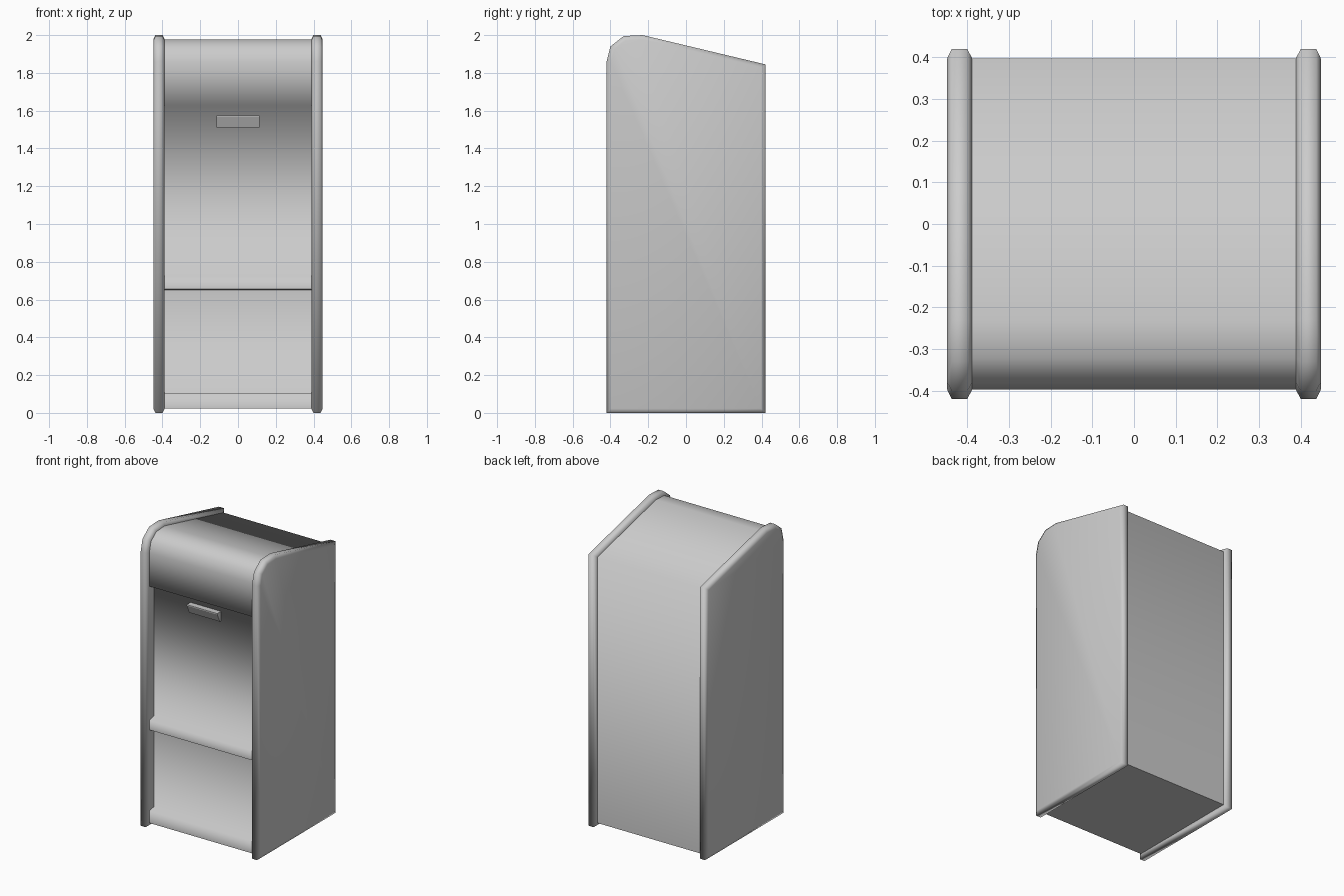
import bpy, bmesh
from mathutils import Vector

if "Cube" in bpy.data.objects:
    bpy.data.objects.remove(bpy.data.objects["Cube"])


def inset(pts, d):
    """Offset a counter-clockwise (y, z) outline inwards by d."""
    out = []
    for i, p in enumerate(pts):
        p = Vector(p)
        a = (p - Vector(pts[i - 1])).normalized()
        b = (Vector(pts[(i + 1) % len(pts)]) - p).normalized()
        na, nb = Vector((-a.y, a.x)), Vector((-b.y, b.x))
        out.append(tuple(p + (na + nb) * d / (1 + na.dot(nb))))
    return out


def loft(name, sections):
    """Skin a closed solid through (x, outline) sections."""
    bm = bmesh.new()
    rings = [[bm.verts.new((x, y, z)) for y, z in pts] for x, pts in sections]
    n = len(rings[0])
    for r, s in zip(rings, rings[1:]):
        for i in range(n):
            j = (i + 1) % n
            bm.faces.new((r[i], r[j], s[j], s[i]))
    bm.faces.new(rings[0])
    bm.faces.new(rings[-1])
    bmesh.ops.recalc_face_normals(bm, faces=bm.faces)
    me = bpy.data.meshes.new(name)
    bm.to_mesh(me)
    bm.free()
    ob = bpy.data.objects.new(name, me)
    bpy.context.collection.objects.link(ob)
    return ob


def smooth(ob, angle):
    bpy.ops.object.select_all(action='DESELECT')
    ob.select_set(True)
    bpy.context.view_layer.objects.active = ob
    bpy.ops.object.shade_smooth_by_angle(angle=angle)


# Side outline (y, z), counter-clockwise
outer = [(-0.42, 0), (0.42, 0), (0.42, 1.845), (-0.23, 2.0),
         (-0.33, 1.995), (-0.40, 1.94), (-0.42, 1.86)]
inner = inset(outer, 0.023)

# Side panels with chamfered rims
for name, s in (("left_side_panel", -1), ("right_side_panel", 1)):
    panel = loft(name, [(s * 0.388, inner), (s * 0.40, outer),
                        (s * 0.437, outer), (s * 0.448, inner)])
    smooth(panel, 1.4)

# Cabinet body with two recessed door bays between the panels
front = inner[0][0]
door_y = front + 0.05
bays = [(front, 1.63), (door_y, 1.62), (door_y, 0.732), (front, 0.72),
        (front, 0.655), (door_y, 0.65), (door_y, 0.115), (front, 0.105)]
body = loft("cabinet_body", [(-0.393, inner + bays), (0.393, inner + bays)])
smooth(body, 1.4)

# Wedge-shaped door handle with an undercut front
grip = [(door_y + 0.01, 1.51), (door_y + 0.01, 1.575),
        (door_y - 0.04, 1.575), (door_y - 0.04, 1.568), (door_y - 0.012, 1.51)]
loft("door_handle", [(-0.115, grip), (0.115, grip)])
